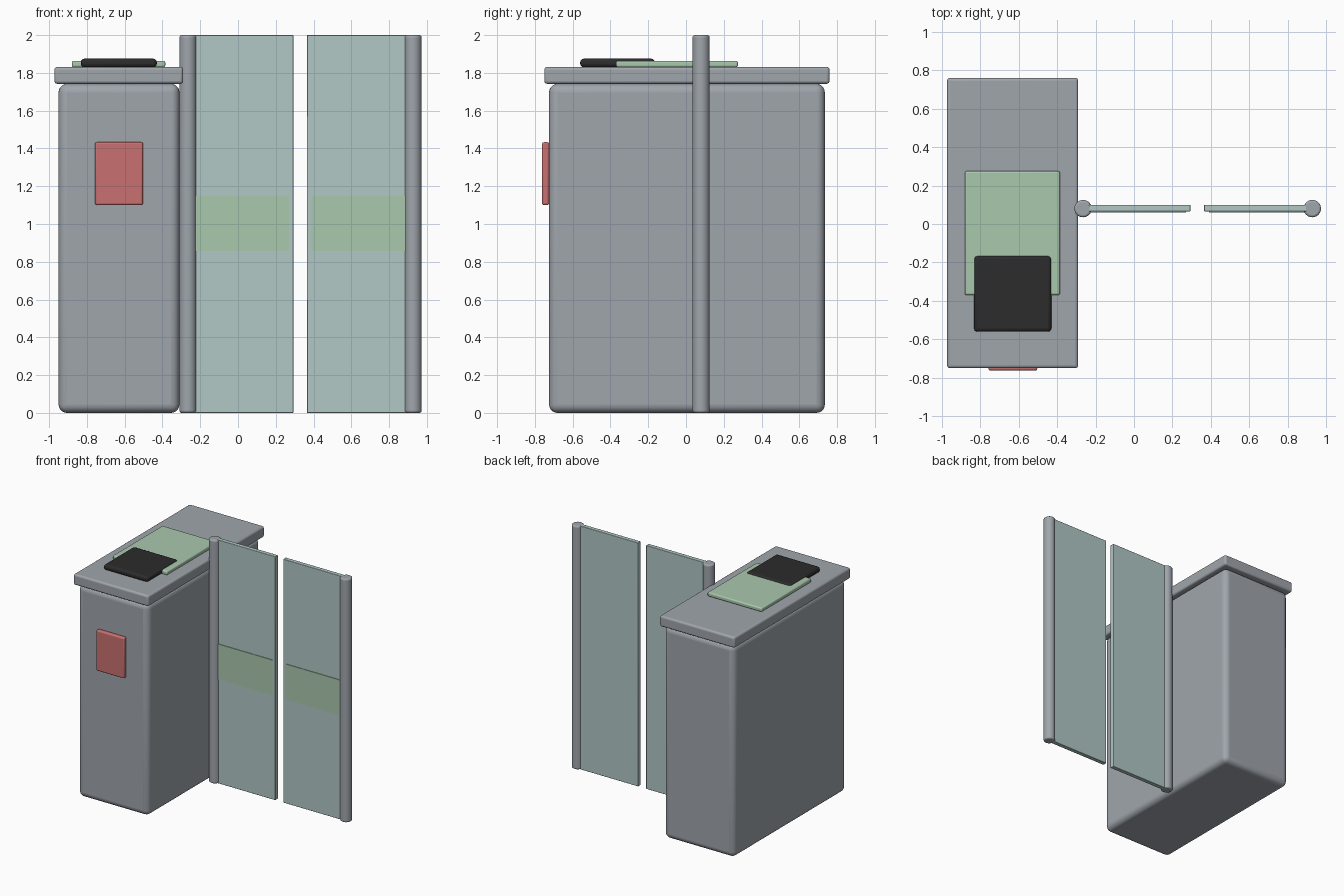
import bpy
import math

if "Cube" in bpy.data.objects:
    bpy.data.objects.remove(bpy.data.objects["Cube"])


def material(name, rgb):
    m = bpy.data.materials.new(name)
    m.diffuse_color = (*rgb, 1)
    m.use_nodes = True
    m.node_tree.nodes["Principled BSDF"].inputs["Base Color"].default_value = m.diffuse_color
    return m


GREY = material("steel grey", (0.35, 0.38, 0.415))
GLASS = material("frosted glass", (0.44, 0.58, 0.56))
GREEN = material("pale green", (0.40, 0.58, 0.42))
RED = material("soft red", (0.58, 0.165, 0.16))
BLACK = material("black", (0.025, 0.025, 0.025))


def finish(ob, name, mat, bevel, segments):
    ob.name = name
    ob.data.materials.append(mat)
    if bevel:
        mod = ob.modifiers.new("rounded edges", 'BEVEL')
        mod.width = bevel
        mod.segments = segments
        mod.limit_method = 'ANGLE'
        mod.angle_limit = math.radians(40)
        bpy.ops.object.shade_smooth_by_angle(angle=math.radians(35))
    return ob


def box(name, xs, ys, zs, mat, bevel=0.0, segments=3):
    spans = (xs, ys, zs)
    bpy.ops.mesh.primitive_cube_add(size=1, location=[sum(s) / 2 for s in spans])
    ob = bpy.context.object
    ob.scale = [s[1] - s[0] for s in spans]
    bpy.ops.object.transform_apply(location=False, rotation=False, scale=True)
    return finish(ob, name, mat, bevel, segments)


def post(name, x):
    bpy.ops.mesh.primitive_cylinder_add(vertices=48, radius=0.045, depth=2,
                                        location=(x, 0.08, 1))
    return finish(bpy.context.object, name, GREY, 0.012, 4)


# Cabinet with overhanging lid
box("cabinet_body", (-0.95, -0.31), (-0.725, 0.735), (0, 1.742), GREY, 0.045, 5)
box("cabinet_lid", (-0.972, -0.29), (-0.75, 0.76), (1.742, 1.832), GREY, 0.016, 4)

# Reader panel and pad on the lid, red plate on the front
box("reader_panel", (-0.88, -0.385), (-0.37, 0.275), (1.83, 1.864), GREEN, 0.01)
box("reader_pad", (-0.832, -0.43), (-0.56, -0.165), (1.83, 1.875), BLACK, 0.018)
box("front_plate", (-0.757, -0.503), (-0.762, -0.725), (1.10, 1.433), RED, 0.01)

# Gate leaves: post, glass sheet and coloured band on the front face
leaves = (("left", -0.265, (-0.235, 0.293), (-0.225, 0.27)),
          ("right", 0.927, (0.365, 0.897), (0.39, 0.887)))
for side, px, glass_x, band_x in leaves:
    post(side + "_post", px)
    box(side + "_glass", glass_x, (0.065, 0.10), (0.0, 2.0), GLASS, 0.003, 2)
    box(side + "_band", band_x, (0.06, 0.066), (0.857, 1.147), GREEN)
